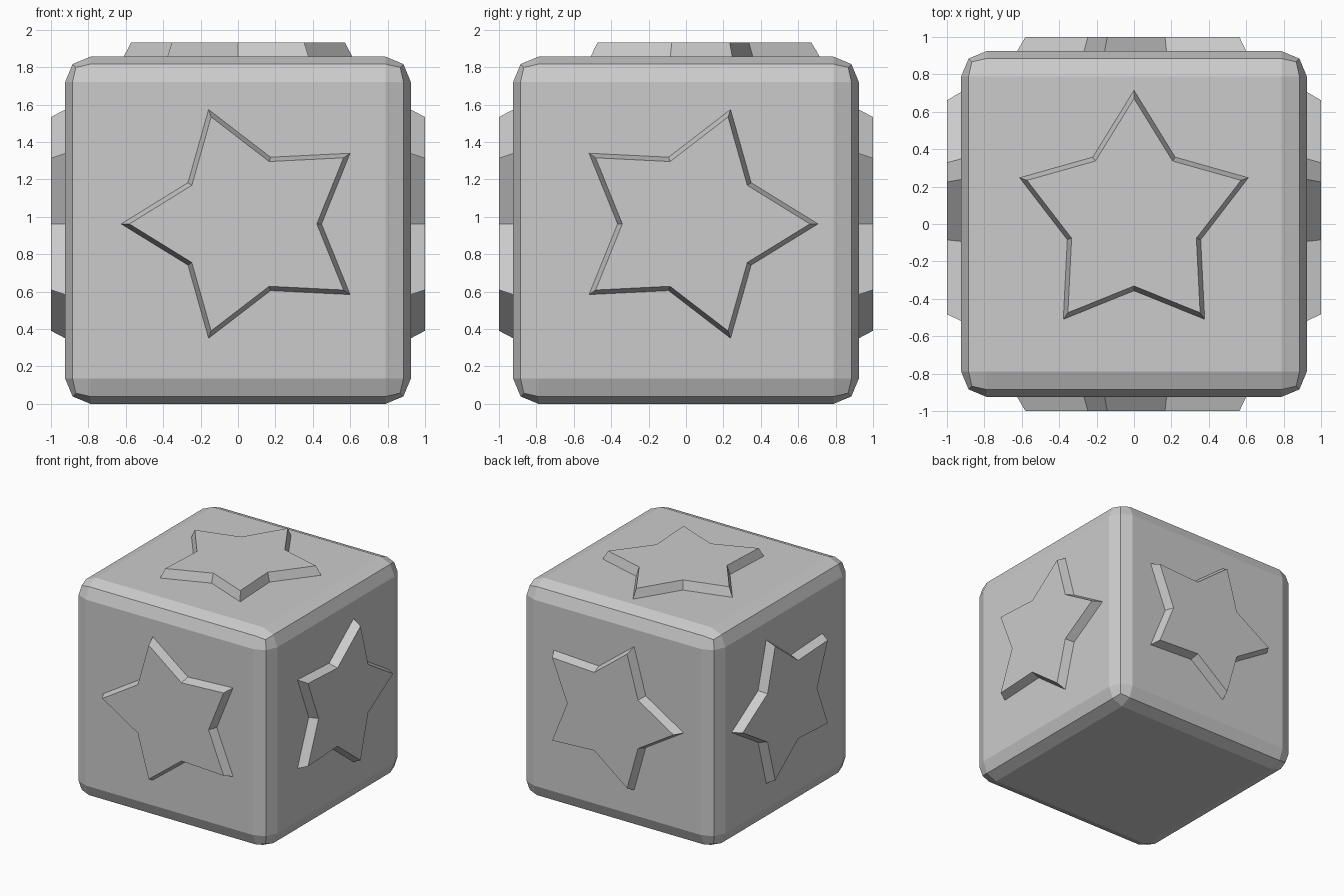
import bpy, bmesh, math
from mathutils import Vector, Matrix

if "Cube" in bpy.data.objects:
    bpy.data.objects.remove(bpy.data.objects["Cube"], do_unlink=True)

HALF, HEIGHT = 0.924, 1.856      # block half width and height
RELIEF, TAPER = 0.075, 0.935     # star thickness and top-to-base scale

grey = bpy.data.materials.new("plain_grey")
grey.use_nodes = True
colour = (0.6, 0.6, 0.6, 1)
grey.diffuse_color = colour
grey.node_tree.nodes["Principled BSDF"].inputs["Base Color"].default_value = colour


def add_object(name, bm):
    mesh = bpy.data.meshes.new(name)
    bm.to_mesh(mesh)
    bm.free()
    mesh.materials.append(grey)
    obj = bpy.data.objects.new(name, mesh)
    bpy.context.collection.objects.link(obj)
    return obj


# Block with rounded edges
bm = bmesh.new()
bmesh.ops.create_cube(bm, size=1)
bmesh.ops.scale(bm, vec=(2 * HALF, 2 * HALF, HEIGHT), verts=bm.verts)
bmesh.ops.translate(bm, vec=(0, 0, HEIGHT / 2), verts=bm.verts)
block = add_object("block", bm)
bevel = block.modifiers.new("rounded_edges", 'BEVEL')
bevel.width = 0.135
bevel.segments = 2


# Raised star with sloping sides; its first point aims along tip
def add_star(name, centre, normal, tip):
    w, v = Vector(normal), Vector(tip)
    place = Matrix((v.cross(w), v, w)).transposed()
    bm = bmesh.new()
    rings = []
    for height, scale in ((0, 1), (RELIEF, TAPER)):
        ring = []
        for i in range(10):
            angle = math.pi / 2 + i * math.pi / 5
            r = scale * (0.375 if i % 2 else 0.643)
            p = Vector((r * math.cos(angle), 1.053 * r * math.sin(angle), height))
            ring.append(bm.verts.new(Vector(centre) + place @ p))
        rings.append(ring)
    base, top = rings
    for i in range(10):
        j = (i + 1) % 10
        bm.faces.new((base[i], base[j], top[j], top[i]))
    bm.faces.new(top)
    add_object(name, bm)


MID = 0.962
add_star("top_star", (0, 0.038, HEIGHT), (0, 0, 1), (0, 1, 0))
for side, front_back, left_right in ((-1, "front_star", "right_star"),
                                     (1, "back_star", "left_star")):
    add_star(front_back, (0.052, side * HALF, MID), (0, side, 0), (-1, 0, 0))
    add_star(left_right, (side * HALF, 0.029, MID), (side, 0, 0), (0, 1, 0))
